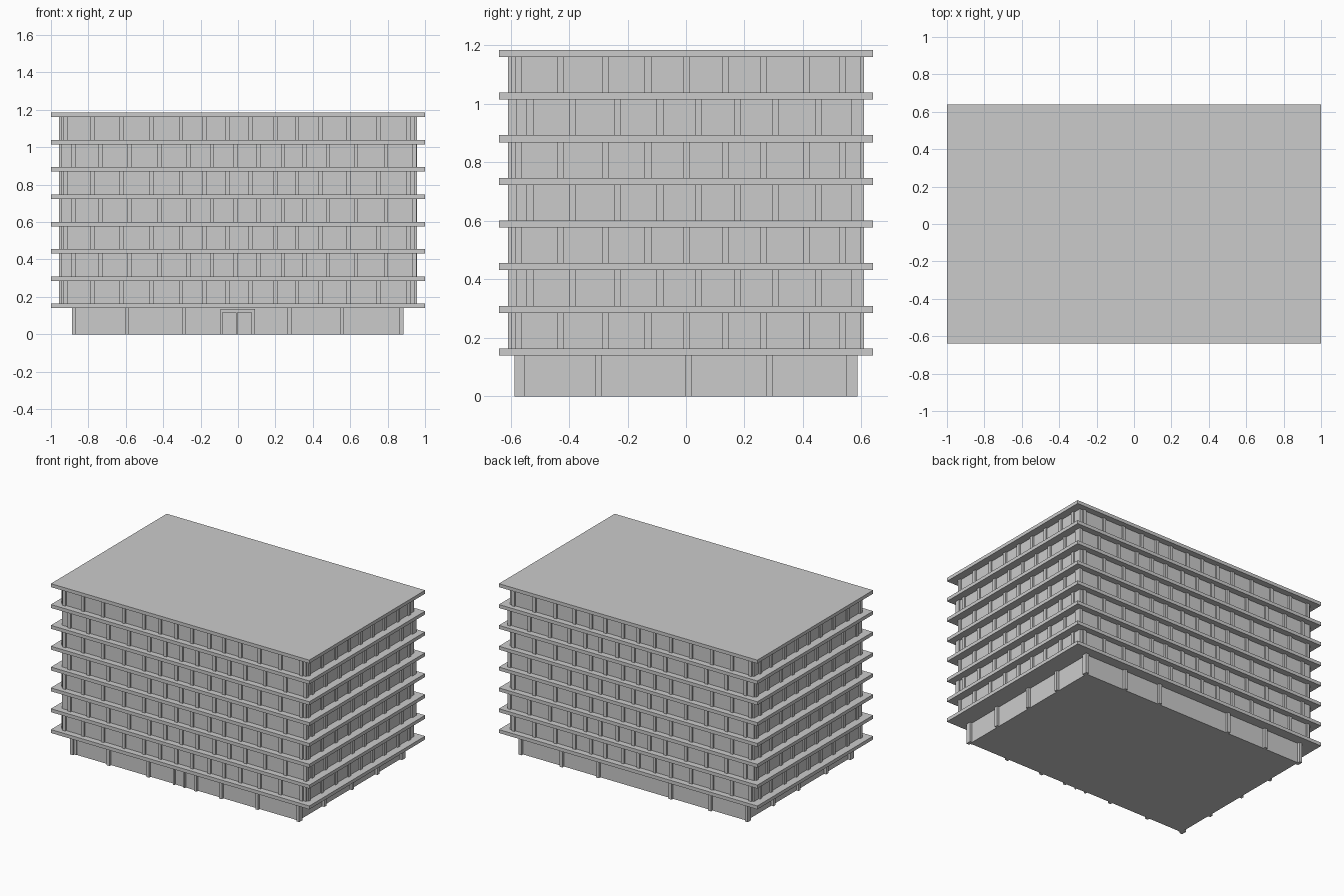
import bpy, bmesh
from mathutils import Matrix, Vector

if "Cube" in bpy.data.objects:
    bpy.data.objects.remove(bpy.data.objects["Cube"])


def boxes(name, spans):
    """One object made of boxes given as (x0, x1, y0, y1, z0, z1)."""
    bm = bmesh.new()
    for x0, x1, y0, y1, z0, z1 in spans:
        m = Matrix.Translation(Vector((x0 + x1, y0 + y1, z0 + z1)) / 2)
        m = m @ Matrix.Diagonal((x1 - x0, y1 - y0, z1 - z0, 1))
        bmesh.ops.create_cube(bm, size=1, matrix=m)
    me = bpy.data.meshes.new(name)
    bm.to_mesh(me)
    bm.free()
    ob = bpy.data.objects.new(name, me)
    bpy.context.collection.objects.link(ob)
    return ob


def posts(xs, ys, wx, wy, out, w, z0, z1):
    """Posts standing proud of all four walls of a storey."""
    h, depth = w / 2, 0.02
    spans = []
    for s in (-1, 1):
        a, b = sorted((s * (wy + out), s * (wy - depth)))
        spans += [(x - h, x + h, a, b, z0, z1) for x in xs]
        a, b = sorted((s * (wx + out), s * (wx - depth)))
        spans += [(a, b, y - h, y + h, z0, z1) for y in ys]
    return spans


PITCH, SLAB, BASE = 0.1458, 0.024, 0.14
FLOORS = 7

# overhanging floor slabs and roof
for i in range(FLOORS + 1):
    z = BASE + i * PITCH
    boxes("roof_slab" if i == FLOORS else f"floor_slab_{i + 1}",
          [(-1, 1, -0.64, 0.64, z, z + SLAB)])

# upper storeys: recessed wall with mullions, shifted on every other storey
XS = [-0.922, -0.777, -0.623, -0.462, -0.305, -0.18, -0.055,
      0.067, 0.2, 0.315, 0.44, 0.59, 0.75, 0.912]
YS = [-0.574, -0.428, -0.274, -0.13, 0.002, 0.134, 0.265, 0.413, 0.534]
WX, WY = 0.945, 0.597
for i in range(FLOORS):
    z0, z1 = BASE + i * PITCH + SLAB, BASE + (i + 1) * PITCH
    shift = 0.041 * (i % 2)
    boxes(f"storey_wall_{i + 1}", [(-WX, WX, -WY, WY, z0, z1)])
    boxes(f"mullions_{i + 1}",
          posts([min(x + shift, 0.944) for x in XS], [y + shift for y in YS],
                WX, WY, 0.011, 0.023, z0, z1))

# ground floor wall and columns
GX, GY = 0.868, 0.57
boxes("ground_wall", [(-GX, GX, -GY, GY, 0, BASE)])
boxes("ground_columns",
      posts([-0.877, -0.594, -0.288, 0.275, 0.556, 0.874],
            [-0.563, -0.298, 0.008, 0.287, 0.56],
            GX, GY, 0.017, 0.022, 0, BASE))

# double entrance: jambs, centre post and lintel around recessed leaves
F = (-0.587, -GY)
boxes("door_frame", [(-0.094, -0.082, *F, 0, 0.115),
                     (-0.012, -0.002, *F, 0, 0.115),
                     (0.072, 0.09, *F, 0, 0.115),
                     (-0.094, 0.09, *F, 0.115, 0.135)])
boxes("door_leaves", [(-0.082, -0.012, -0.574, -GY, 0, 0.115),
                      (-0.002, 0.072, -0.574, -GY, 0, 0.115)])
